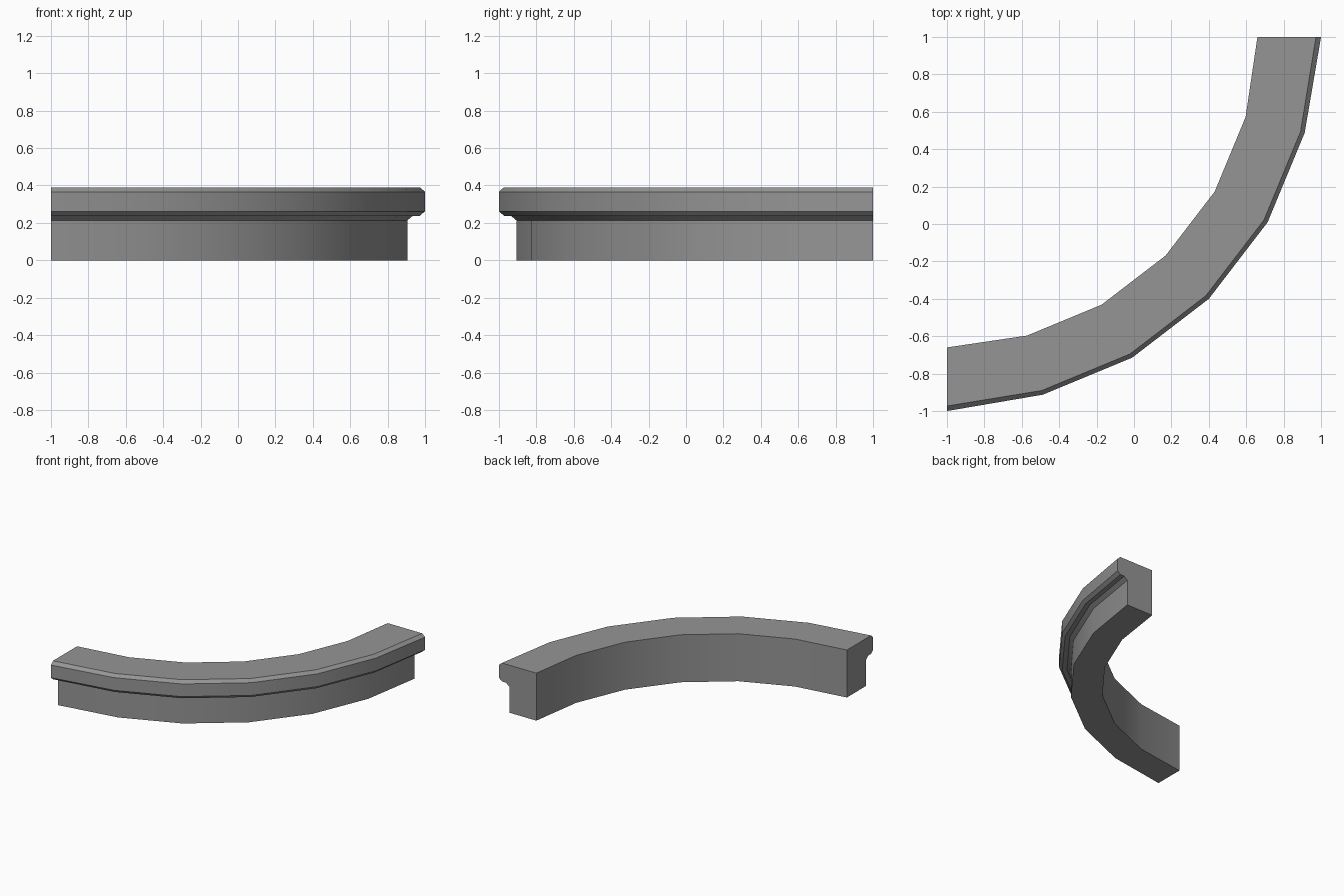
import bpy, bmesh, math

if "Cube" in bpy.data.objects:
    bpy.data.objects.remove(bpy.data.objects["Cube"], do_unlink=True)

# Stone colour
stone = bpy.data.materials.new("grey stone")
stone.use_nodes = True
GREY = (0.3, 0.3, 0.3, 1)
stone.diffuse_color = GREY
stone.node_tree.nodes["Principled BSDF"].inputs["Base Color"].default_value = GREY

# Moulding section: end radius, radius along the arc, height
PROFILE = [(1.66, 1.653, 0), (1.905, 1.891, 0), (1.905, 1.891, 0.213),
           (1.935, 1.921, 0.238), (1.972, 1.957, 0.238), (2, 1.98, 0.262),
           (2, 1.98, 0.366), (1.973, 1.957, 0.39), (1.66, 1.653, 0.39)]
SEGMENTS = 6

# Sweep the section through a quarter circle about the back corner
bm = bmesh.new()
rings = []
for i in range(SEGMENTS + 1):
    a = math.radians(90) * i / SEGMENTS
    end = i in (0, SEGMENTS)
    rings.append([bm.verts.new((-1 + (re if end else rm) * math.sin(a),
                                1 - (re if end else rm) * math.cos(a), z))
                  for re, rm, z in PROFILE])
n = len(PROFILE)
for r0, r1 in zip(rings, rings[1:]):
    for j in range(n):
        k = (j + 1) % n
        bm.faces.new((r0[j], r1[j], r1[k], r0[k]))

# Flat end caps
bm.faces.new(rings[0])
bm.faces.new(rings[-1][::-1])
bmesh.ops.recalc_face_normals(bm, faces=bm.faces)

mesh = bpy.data.meshes.new("curved_cornice")
bm.to_mesh(mesh)
bm.free()
mesh.materials.append(stone)
cornice = bpy.data.objects.new("curved_cornice", mesh)
bpy.context.collection.objects.link(cornice)

# Smooth along the arc, sharp across the moulding
bpy.ops.object.select_all(action="DESELECT")
cornice.select_set(True)
bpy.context.view_layer.objects.active = cornice
bpy.ops.object.shade_smooth_by_angle(angle=math.radians(25))
